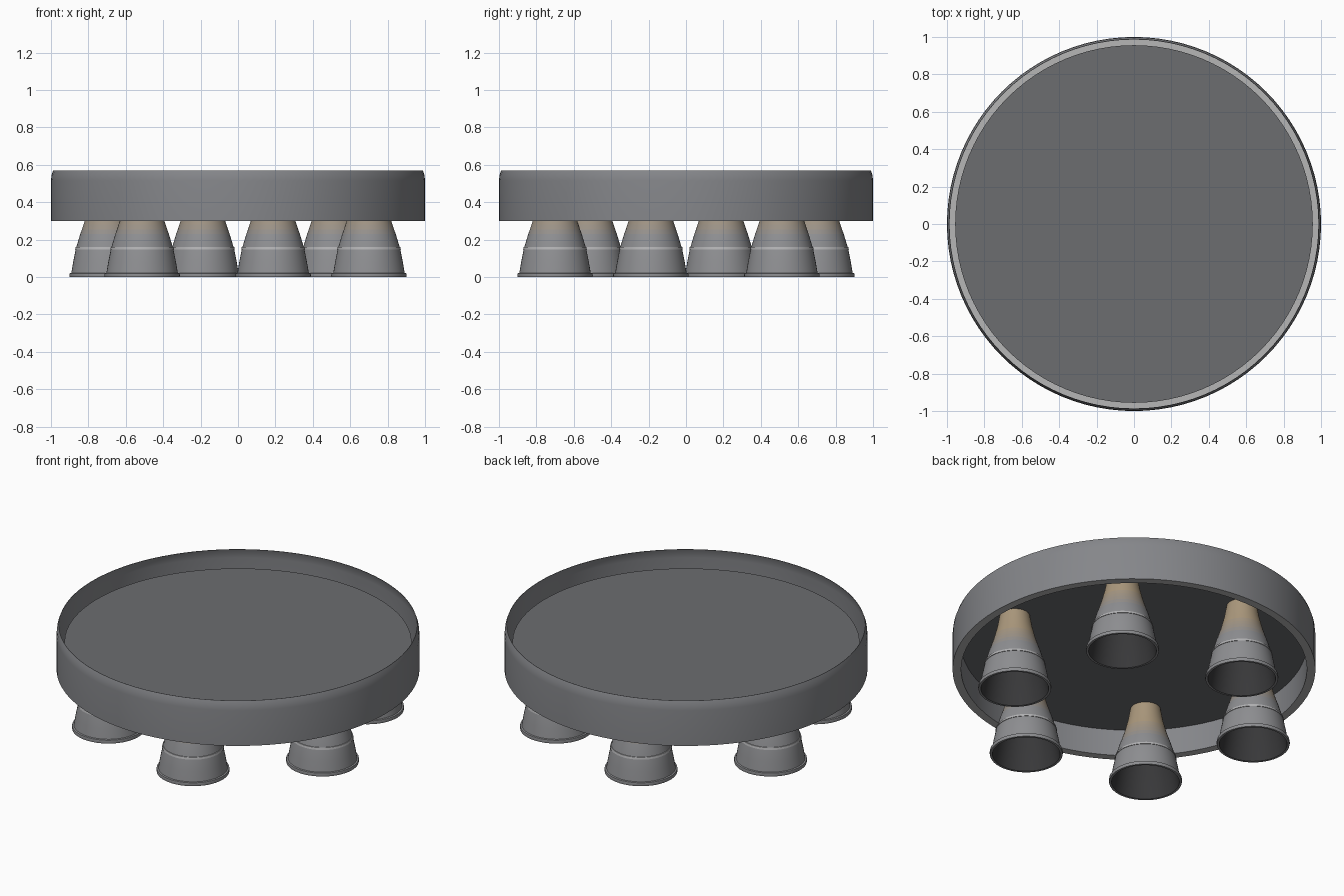
import bpy, bmesh, math

if "Cube" in bpy.data.objects:
    bpy.data.objects.remove(bpy.data.objects["Cube"])


def material(name, rgb):
    m = bpy.data.materials.new(name)
    m.diffuse_color = (*rgb, 1)
    m.use_nodes = True
    m.node_tree.nodes["Principled BSDF"].inputs["Base Color"].default_value = m.diffuse_color
    return m


def lathe(name, profile, segments, mats, paint=None, location=(0, 0, 0)):
    """Spin a closed (r, z) profile round z; paint(r, z, j) picks a material per band of faces."""
    bm = bmesh.new()
    rings = []
    for i in range(segments):
        a = 2 * math.pi * i / segments
        rings.append([bm.verts.new((r * math.cos(a), r * math.sin(a), z)) for r, z in profile])
    n = len(profile)
    for i in range(segments):
        p, q = rings[i], rings[(i + 1) % segments]
        for j in range(n):
            k = (j + 1) % n
            f = bm.faces.new((p[j], q[j], q[k], p[k]))
            if paint:
                f.material_index = paint((profile[j][1] + profile[k][1]) / 2, j)
    bmesh.ops.recalc_face_normals(bm, faces=bm.faces)
    mesh = bpy.data.meshes.new(name)
    for m in mats:
        mesh.materials.append(m)
    bm.to_mesh(mesh)
    bm.free()
    obj = bpy.data.objects.new(name, mesh)
    bpy.context.collection.objects.link(obj)
    obj.location = location
    bpy.ops.object.select_all(action='DESELECT')
    obj.select_set(True)
    bpy.context.view_layer.objects.active = obj
    bpy.ops.object.shade_smooth_by_angle(angle=math.radians(30))
    return obj


skirt_grey = material("skirt_grey", (0.235, 0.24, 0.255))
plate_grey = material("plate_grey", (0.15, 0.153, 0.163))
rim_grey = material("rim_grey", (0.47, 0.47, 0.47))
soot = material("soot", (0.04, 0.04, 0.042))
band_grey = material("band_grey", (0.45, 0.45, 0.46))

# Bell metal, blending from grey to heated tan in a few steps
STEPS = 8
GREY, TAN = (0.27, 0.273, 0.285), (0.40, 0.31, 0.20)
bell_mats = [material(f"bell_metal_{s}", [g + (t - g) * s / STEPS for g, t in zip(GREY, TAN)])
             for s in range(STEPS + 1)] + [soot]

# Skirt: thin outer wall, flat bottom rim and inner wall rising to the plate
skirt = [(0.953, 0.30), (1.0, 0.30), (1.0, 0.515), (0.997, 0.545), (0.988, 0.57),
         (0.986, 0.57), (0.994, 0.545), (0.997, 0.515), (0.997, 0.303), (0.956, 0.303),
         (0.956, 0.465), (0.953, 0.465)]
lathe("outer_skirt", skirt, 96, [skirt_grey, rim_grey],
      lambda z, j: 1 if j in (0, 8) else 0)

# Thin mounting plate across the skirt
bpy.ops.mesh.primitive_cylinder_add(vertices=96, radius=0.956, depth=0.006, location=(0, 0, 0.465))
bpy.context.object.name = "mounting_plate"
bpy.context.object.data.materials.append(plate_grey)

# Six hollow engine bells in a circle, sooty inside
outside = [(0.200, 0.0), (0.202, 0.01), (0.200, 0.02), (0.191, 0.022), (0.181, 0.08), (0.167, 0.15),
           (0.143, 0.23), (0.134, 0.255), (0.126, 0.28), (0.119, 0.30), (0.112, 0.325),
           (0.106, 0.35), (0.098, 0.38), (0.083, 0.464)]
inside = [(0.075, 0.464), (0.111, 0.30), (0.159, 0.15), (0.173, 0.08), (0.187, 0.0)]
last_out = len(outside) - 1


def bell_paint(z, j):
    if last_out <= j < last_out + len(inside):
        return STEPS + 1
    return round(STEPS * min(1, max(0, (z - 0.21) / 0.13)))


band = [(0.164, 0.146), (0.1705, 0.147), (0.1675, 0.160), (0.161, 0.161)]
for i in range(6):
    a = math.radians(45 + 60 * i)
    spot = (0.725 * math.cos(a), 0.725 * math.sin(a), 0)
    lathe(f"engine_bell_{i + 1}", outside + inside, 48, bell_mats, bell_paint, spot)
    lathe(f"stiffening_band_{i + 1}", band, 48, [band_grey], location=spot)
